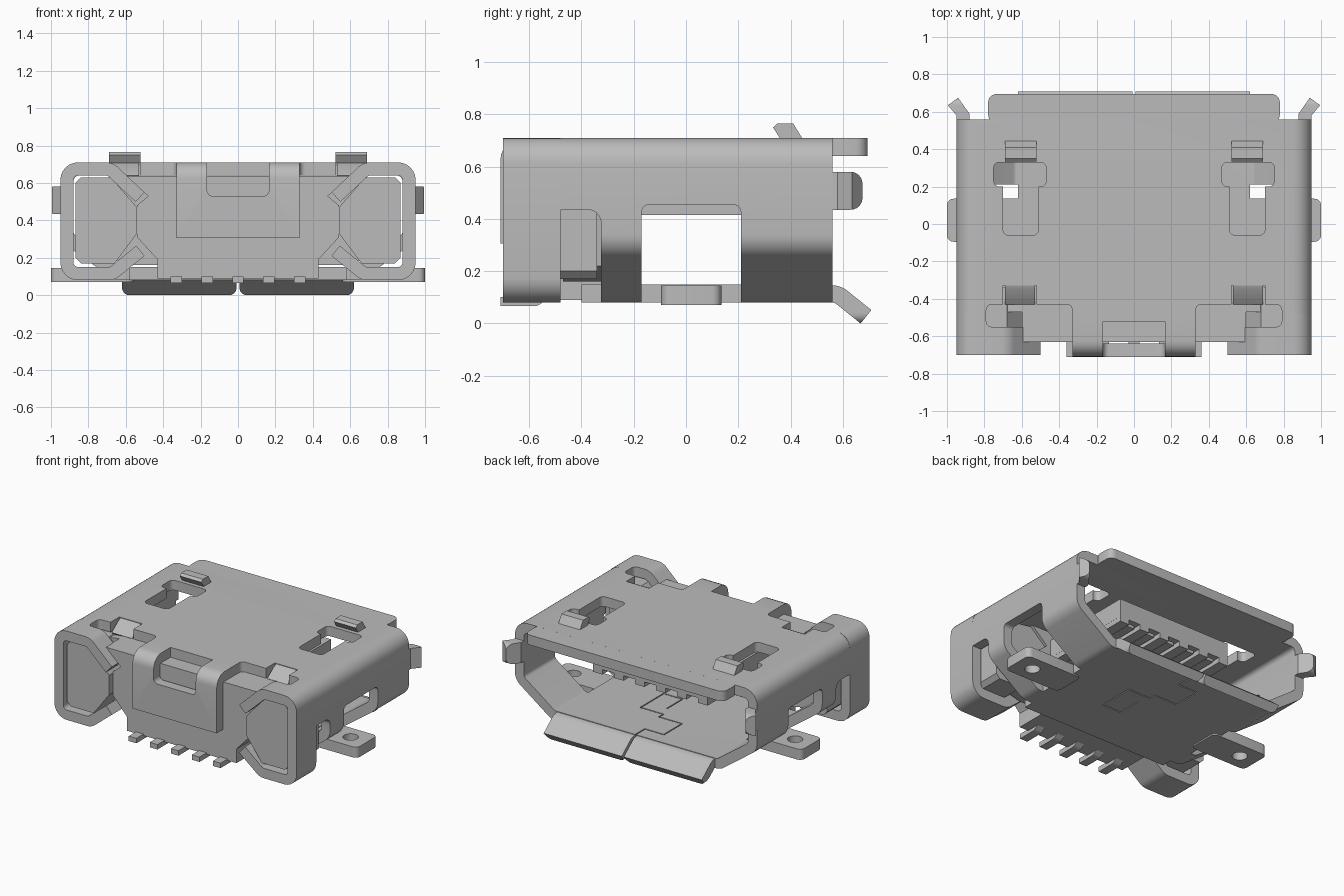
import bpy, bmesh, math
from mathutils import Vector

if "Cube" in bpy.data.objects:
    bpy.data.objects.remove(bpy.data.objects["Cube"], do_unlink=True)

mat = bpy.data.materials.new("plain grey")
mat.use_nodes = True
GREY = (0.5, 0.5, 0.5, 1)
mat.diffuse_color = GREY
mat.node_tree.nodes["Principled BSDF"].inputs["Base Color"].default_value = GREY

T = 0.07  # sheet metal thickness


def place(p, t, axis):
    return {"x": (t, p[0], p[1]), "y": (p[0], t, p[1]), "z": (p[0], p[1], t)}[axis]


def make(name, verts, faces):
    me = bpy.data.meshes.new(name)
    me.from_pydata(verts, [], faces)
    bm = bmesh.new()
    bm.from_mesh(me)
    bmesh.ops.recalc_face_normals(bm, faces=bm.faces)
    bm.to_mesh(me)
    bm.free()
    me.materials.append(mat)
    ob = bpy.data.objects.new(name, me)
    bpy.context.collection.objects.link(ob)
    return ob


def prism(name, pts, axis, a, b):
    n = len(pts)
    verts = [place(p, t, axis) for t in (a, b) for p in pts]
    faces = [list(range(n)), list(range(n, 2 * n))]
    faces += [(i, (i + 1) % n, n + (i + 1) % n, n + i) for i in range(n)]
    return make(name, verts, faces)


def box(name, x0, x1, y0, y1, z0, z1):
    return prism(name, [(x0, y0), (x1, y0), (x1, y1), (x0, y1)], "z", z0, z1)


def fillet(pts, r, closed=False, n=6):
    # round every corner of a polyline with radius r
    out = []
    for i, p in enumerate(pts):
        if not closed and i in (0, len(pts) - 1):
            out.append(tuple(p))
            continue
        p = Vector(p)
        u = (Vector(pts[i - 1]) - p).normalized()
        v = (Vector(pts[(i + 1) % len(pts)]) - p).normalized()
        half = u.angle(v) / 2
        c = p + (u + v).normalized() * (r / math.sin(half))
        s = p + u * (r / math.tan(half)) - c
        e = p + v * (r / math.tan(half)) - c
        turn = math.atan2(s.x * e.y - s.y * e.x, s.dot(e))
        for k in range(n + 1):
            a = turn * k / n
            out.append((c.x + s.x * math.cos(a) - s.y * math.sin(a),
                        c.y + s.x * math.sin(a) + s.y * math.cos(a)))
    return out


def rrect(x0, y0, x1, y1, r):
    return fillet([(x0, y0), (x1, y0), (x1, y1), (x0, y1)], r, True)


def ribbon(name, pts, t, axis, a, b, closed=False):
    # bent sheet: a path thickened by t to its left, extruded along an axis
    n = len(pts)
    V = [Vector(p) for p in pts]
    off = []
    for i in range(n):
        ds = []
        if closed or i > 0:
            ds.append((V[i] - V[i - 1]).normalized())
        if closed or i < n - 1:
            ds.append((V[(i + 1) % n] - V[i]).normalized())
        ns = [Vector((-d.y, d.x)) for d in ds]
        m = sum(ns, Vector((0, 0))).normalized()
        off.append(V[i] + m * (t / m.dot(ns[0])))
    verts = [place(p, s, axis) for s in (a, b) for p in V + off]
    faces = []
    for i in range(n if closed else n - 1):
        j = (i + 1) % n
        faces += [(i, j, n + j, n + i), (2 * n + i, 2 * n + j, 3 * n + j, 3 * n + i),
                  (i, j, 2 * n + j, 2 * n + i), (n + i, n + j, 3 * n + j, 3 * n + i)]
    if not closed:
        faces += [(i, n + i, 3 * n + i, 2 * n + i) for i in (0, n - 1)]
    return make(name, verts, faces)


def apply(ob, kind, **props):
    m = ob.modifiers.new(kind, kind)
    for k, v in props.items():
        setattr(m, k, v)
    bpy.context.view_layer.objects.active = ob
    bpy.ops.object.modifier_apply(modifier=m.name)
    return ob


def mirror(ob):
    return apply(ob, "MIRROR", use_mirror_merge=False)


def boolean(ob, cutter, op="DIFFERENCE"):
    apply(ob, "BOOLEAN", object=cutter, operation=op, solver="EXACT")
    bpy.data.objects.remove(cutter, do_unlink=True)


# Main shell: wide top, sides sloping in to a narrower floor
half = [(0.95, 0.71), (0.95, 0.29), (0.66, 0.08)]
outline = half + [(-x, z) for x, z in reversed(half)]
shell = ribbon("shell", fillet(outline, 0.1, True), -T, "y", -0.48, 0.56, True)
cuts = [
    prism("cut", rrect(-0.17, -0.2, 0.21, 0.455, 0.03), "x", 0.62, 1.1),       # side window
    prism("cut", rrect(-0.8, -0.3, -0.325, 0.435, 0.05), "x", 0.58, 1.1),      # side slot
    prism("cut", rrect(0.33, -0.6, 0.79, -0.43, 0.03), "z", 0.6, 0.8),         # top front slot
    box("cut", 0.52, 0.70, -0.45, -0.33, 0.6, 0.8),                            # lever opening
    prism("cut", rrect(0.47, 0.20, 0.75, 0.33, 0.03), "z", 0.6, 0.8),          # latch hole
    prism("cut", rrect(0.51, -0.06, 0.70, 0.25, 0.03), "z", 0.6, 0.8),
]
for c in cuts:
    boolean(shell, mirror(c))
boolean(shell, box("cut", -0.8, 0.8, -0.6, -0.40, 0, 0.3))
# Thin interlocking seam in the floor
w = 0.004
path = [(0, 0.6), (0, 0.46), (-0.15, 0.46), (-0.15, 0.25), (0.03, 0.25),
        (0.03, 0.2), (0.21, 0.2), (0.21, -0.05), (0.07, -0.05), (0.07, 0.12)]
boolean(shell, ribbon("cut", path, 2 * w, "z", 0.0, 0.2))

# Front ears with inward folded flaps
ear_path = fillet([(0.50, 0.55), (0.67, 0.71), (0.95, 0.71), (0.95, 0.08),
                   (0.66, 0.08), (0.50, 0.21)], 0.095)
ears = ribbon("front_ears", ear_path, -T, "y", -0.70, -0.48)
boolean(ears, prism("cut", rrect(0.3, -0.55, 0.79, -0.4, 0.03), "z", 0.45, 0.8))
mirror(ears)

# Folded front tab with a central slot
tab = ribbon("front_tab", fillet([(-0.47, 0.71), (-0.71, 0.71), (-0.71, 0.305)], 0.085),
             T, "x", -0.33, 0.33)
boolean(tab, prism("cut", rrect(-0.165, 0.53, 0.165, 0.9, 0.03), "y", -0.8, -0.52))

# Rear top lip and split flared floor lip
prism("rear_top_lip", fillet([(-0.78, 0.54), (0.78, 0.54), (0.78, 0.695), (-0.78, 0.695)],
                             0.045, True), "z", 0.64, 0.7099)
lip = ribbon("rear_floor_lip", fillet([(0.54, 0.08), (0.568, 0.08), (0.668, 0.0)], 0.03),
             0.066, "x", 0.008, 0.62)
boolean(lip, prism("cut", rrect(0.008, 0.0, 0.62, 0.4, 0.04), "y", 0.4, 0.9), "INTERSECT")
mirror(lip)

# Flared rear side clips
clip = prism("side_clips", [(0.949, 0.54), (0.949, 0.58), (0.995, 0.635), (0.94, 0.675),
                            (0.88, 0.59), (0.88, 0.54)], "z", 0.435, 0.58)
boolean(clip, prism("cut", rrect(0.3, 0.435, 0.675, 0.58, 0.045), "x", 0.5, 1.2), "INTERSECT")
mirror(clip)

# Mounting wings with holes
wings = prism("mounting_wings", rrect(0.56, -0.095, 1.0, 0.135, 0.035), "z", 0.07, 0.145)
hole = [(0.87 + 0.05 * math.cos(a * math.pi / 12), 0.02 + 0.05 * math.sin(a * math.pi / 12))
        for a in range(24)]
boolean(wings, prism("cut", hole, "z", 0, 0.3))
mirror(wings)

# Raised latches and bent levers on the top
mirror(prism("top_latches", [(0.45, 0.70), (0.41, 0.765), (0.35, 0.765), (0.333, 0.75),
                             (0.365, 0.70)], "x", 0.52, 0.69))
mirror(ribbon("top_levers", [(-0.32, 0.709), (-0.35, 0.70), (-0.43, 0.64)], 0.06, "x", 0.53, 0.69))

# Insulator: centre block, side blocks and rear filler
right = [(0.43, 0.09), (0.43, 0.19), (0.54, 0.31), (0.54, 0.48), (0.48, 0.53), (0.60, 0.638)]
prism("centre_block", right + [(-x, z) for x, z in reversed(right)], "y", -0.63, -0.30)
mirror(prism("side_blocks", [(0.87, 0.2), (0.84, 0.17), (0.66, 0.17), (0.54, 0.33), (0.54, 0.47),
                             (0.68, 0.63), (0.84, 0.63), (0.87, 0.6)], "y", -0.675, -0.34))
fill = [(0.56, 0.16), (0.80, 0.22), (0.84, 0.60), (0.60, 0.636)]
prism("rear_filler", fill + [(-x, z) for x, z in reversed(fill)], "y", -0.47, -0.32)

# Tongue with ribs, contacts and solder pins
box("tongue", -0.45, 0.45, -0.32, 0.40, 0.45, 0.58)
pitch = 0.165
for i in range(6):
    x = (i - 2.5) * pitch
    box(f"tongue_rib_{i + 1}", x - 0.037, x + 0.037, -0.31, 0.40, 0.415, 0.455)
for i in range(5):
    x = (i - 2) * pitch
    box(f"contact_{i + 1}", x - 0.03, x + 0.03, -0.31, 0.36, 0.428, 0.455)
    ribbon(f"solder_pin_{i + 1}", fillet([(-0.71, 0.066), (-0.57, 0.066), (-0.52, 0.10)], 0.04),
           0.035, "x", x - 0.03, x + 0.03)

# Smooth bends, sharp sheet edges
bpy.ops.object.select_all(action="DESELECT")
for ob in bpy.context.collection.objects:
    if ob.type == "MESH" and mat.name in ob.data.materials:
        ob.select_set(True)
        bpy.context.view_layer.objects.active = ob
bpy.ops.object.shade_smooth_by_angle(angle=math.radians(30))
